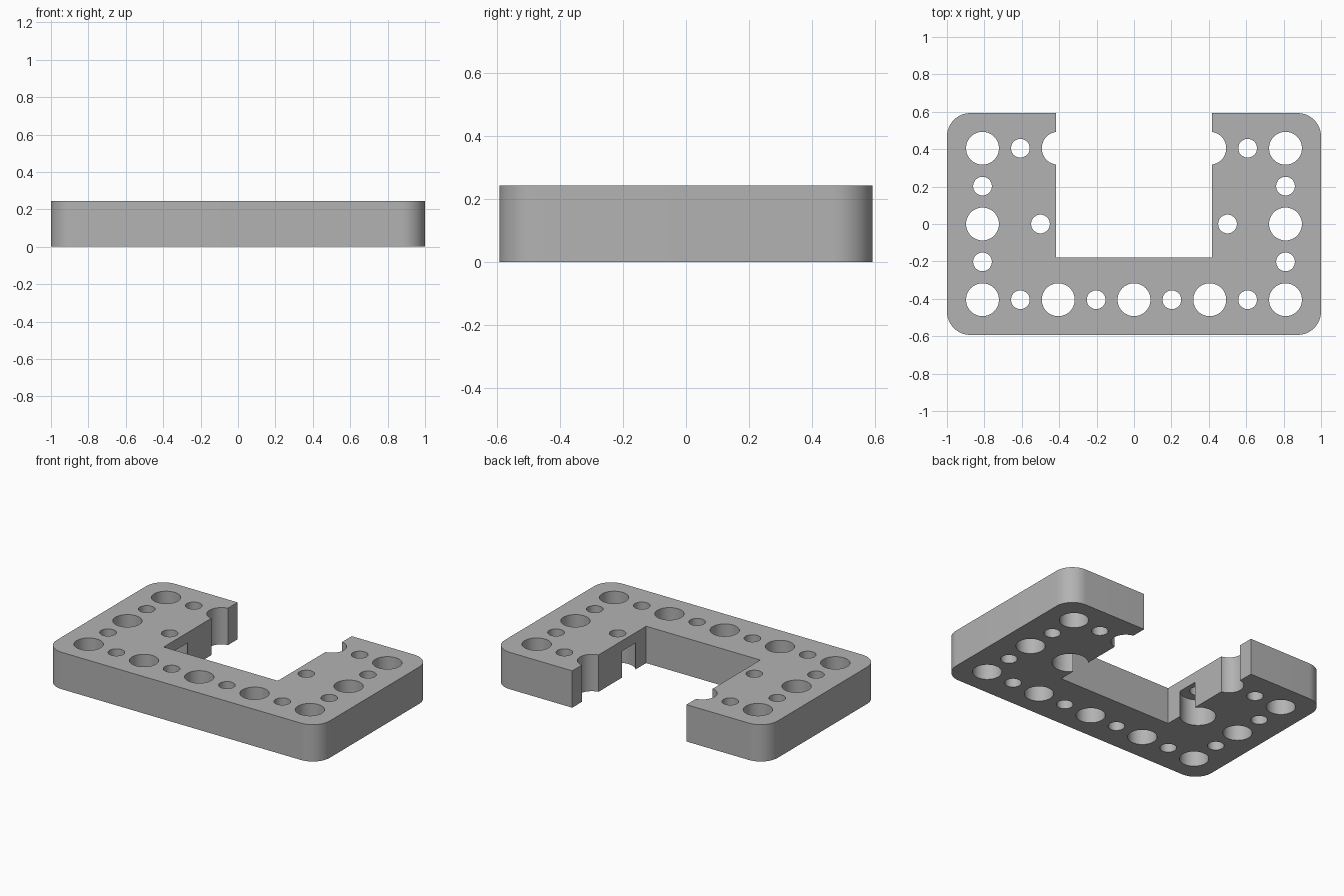
import bpy, bmesh
from math import sin, cos, pi, radians
from mathutils import Matrix

if "Cube" in bpy.data.objects:
    bpy.data.objects.remove(bpy.data.objects["Cube"], do_unlink=True)

HEIGHT = 0.244
HALF_X, HALF_Y = 1.0, 0.593
CORNER = 0.125
SLOT_X, SLOT_Y = 0.418, -0.18
PITCH = 0.405
BIG, SMALL, BORE = 0.088, 0.05, 0.108
BORE_TOP = 0.175

grey = bpy.data.materials.new("plain grey")
grey.use_nodes = True
grey.diffuse_color = (0.45, 0.45, 0.45, 1)
grey.node_tree.nodes["Principled BSDF"].inputs["Base Color"].default_value = grey.diffuse_color


def make_object(name, bm):
    bmesh.ops.recalc_face_normals(bm, faces=bm.faces)
    mesh = bpy.data.meshes.new(name)
    bm.to_mesh(mesh)
    bm.free()
    mesh.materials.append(grey)
    obj = bpy.data.objects.new(name, mesh)
    bpy.context.collection.objects.link(obj)
    return obj


def add_cylinder(bm, x, y, radius, z0, z1):
    bmesh.ops.create_cone(bm, cap_ends=True, segments=48, radius1=radius, radius2=radius,
                          depth=z1 - z0, matrix=Matrix.Translation((x, y, (z0 + z1) / 2)))


def corner_arc(sx, sy, start):
    cx, cy = sx * (HALF_X - CORNER), sy * (HALF_Y - CORNER)
    angles = [start + i * pi / 24 for i in range(13)]
    return [(cx + CORNER * cos(a), cy + CORNER * sin(a)) for a in angles]


# U-shaped block with rounded outer corners
outline = (corner_arc(-1, -1, pi) + corner_arc(1, -1, 1.5 * pi) + corner_arc(1, 1, 0)
           + [(SLOT_X, HALF_Y), (SLOT_X, SLOT_Y), (-SLOT_X, SLOT_Y), (-SLOT_X, HALF_Y)]
           + corner_arc(-1, 1, pi / 2))
bm = bmesh.new()
base = bm.faces.new([bm.verts.new((x, y, 0)) for x, y in outline])
top = bmesh.ops.extrude_face_region(bm, geom=[base], use_keep_orig=True)["geom"]
bmesh.ops.translate(bm, vec=(0, 0, HEIGHT),
                    verts=[g for g in top if isinstance(g, bmesh.types.BMVert)])
block = make_object("u_shaped_block", bm)

# Through holes, including the half-round notches in the slot walls
holes = bmesh.new()
big = [(0, -1)]
small = []
for s in (-1, 1):
    big += [(2 * s, -1), (2 * s, 0), (2 * s, 1), (s, -1), (s, 1)]
    small += [(1.5 * s, -1), (1.5 * s, 1), (2 * s, 0.5), (2 * s, -0.5),
              (0.5 * s, -1), (0.5 * s / PITCH, 0)]
for points, radius in ((big, BIG), (small, SMALL)):
    for u, v in points:
        add_cylinder(holes, u * PITCH, v * PITCH, radius, -0.1, HEIGHT + 0.1)

# Counterbores from below that break into the slot
bores = bmesh.new()
for s in (-1, 1):
    add_cylinder(bores, 0.5 * s, 0, BORE, -0.1, BORE_TOP)

bpy.ops.object.select_all(action="DESELECT")
block.select_set(True)
bpy.context.view_layer.objects.active = block
for name, cutter_mesh in (("hole_cutter", holes), ("counterbore_cutter", bores)):
    cutter = make_object(name, cutter_mesh)
    cutter.hide_render = True
    mod = block.modifiers.new(name, "BOOLEAN")
    mod.operation = "DIFFERENCE"
    mod.solver = "EXACT"
    mod.object = cutter
    bpy.ops.object.modifier_apply(modifier=mod.name)
    bpy.data.objects.remove(cutter, do_unlink=True)

bpy.ops.object.shade_smooth_by_angle(angle=radians(30))
